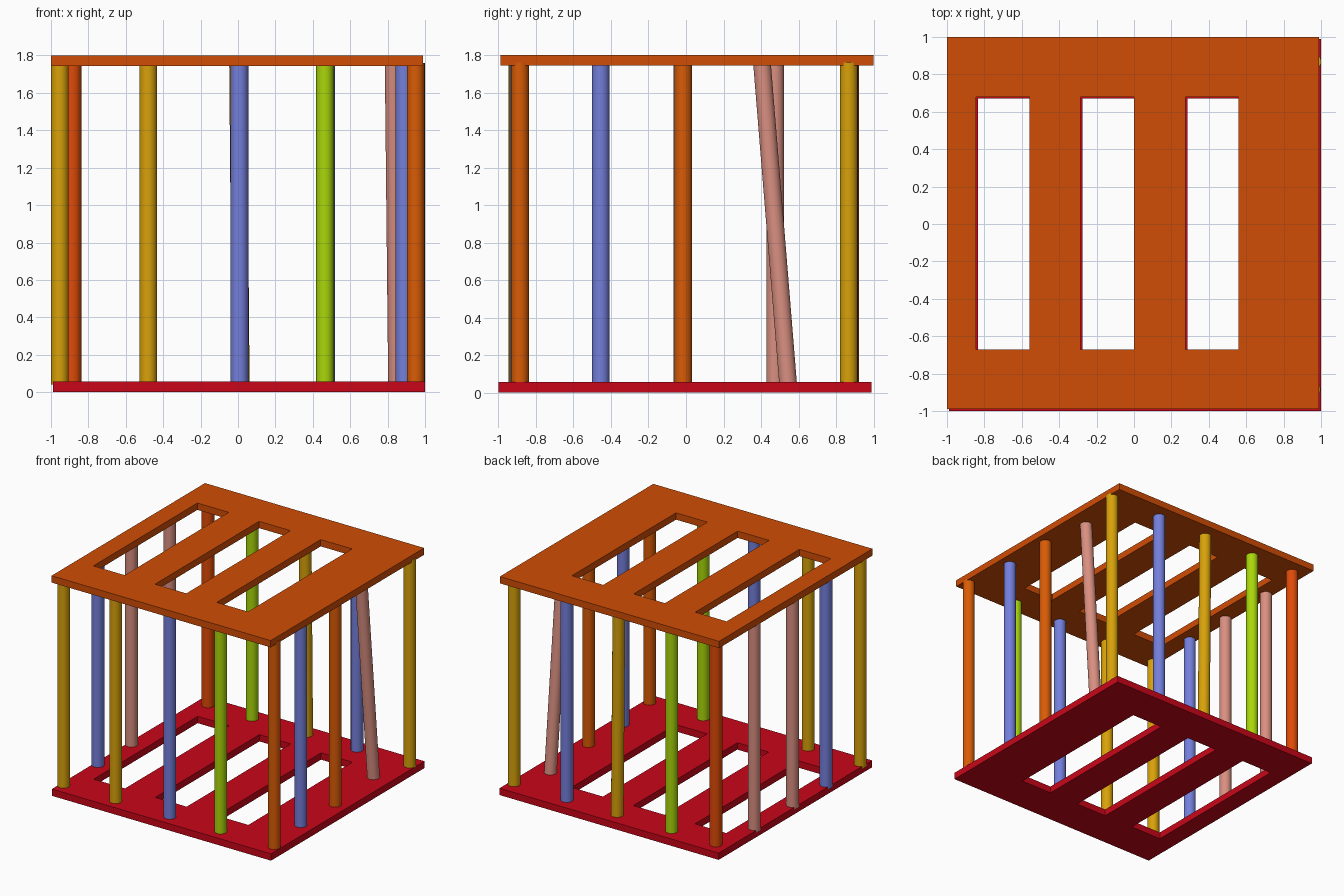
import bpy, bmesh
from mathutils import Vector

if "Cube" in bpy.data.objects:
    bpy.data.objects.remove(bpy.data.objects["Cube"])


def material(name, rgb):
    # sRGB 0-255 to linear viewport colour
    m = bpy.data.materials.new(name)
    m.diffuse_color = [(c / 255) ** 2.2 for c in rgb] + [1]
    m.use_nodes = True
    m.node_tree.nodes["Principled BSDF"].inputs["Base Color"].default_value = m.diffuse_color
    return m


MATS = {n: material(n, c) for n, c in {
    "plate_orange": (208, 78, 14), "plate_red": (200, 14, 30),
    "yellow": (215, 160, 18), "blue": (115, 126, 218), "green": (168, 214, 18),
    "orange": (216, 92, 14), "vermilion": (222, 76, 16), "pink": (216, 142, 128),
}.items()}


def finish(bm, name, mat):
    bmesh.ops.recalc_face_normals(bm, faces=bm.faces)
    mesh = bpy.data.meshes.new(name)
    bm.to_mesh(mesh)
    bm.free()
    mesh.materials.append(MATS[mat])
    obj = bpy.data.objects.new(name, mesh)
    bpy.context.collection.objects.link(obj)
    return obj


def slotted_plate(name, mat, cx, cy, z):
    # Square plate with three long slots: grid of cells, slots skipped, extruded up
    h, t = 0.995, 0.056
    xs = [-h, -0.84, -0.555, -0.28, 0.005, 0.28, 0.565, h]
    ys = [-h, -0.675, 0.675, h]
    bm = bmesh.new()
    v = [[bm.verts.new((cx + x, cy + y, z)) for y in ys] for x in xs]
    for i in range(7):
        for j in range(3):
            if not (j == 1 and i % 2 == 1):
                bm.faces.new((v[i][j], v[i + 1][j], v[i + 1][j + 1], v[i][j + 1]))
    ext = bmesh.ops.extrude_face_region(bm, geom=bm.faces[:], use_keep_orig=True)
    bmesh.ops.translate(bm, vec=(0, 0, t),
                        verts=[g for g in ext["geom"] if isinstance(g, bmesh.types.BMVert)])
    return finish(bm, name, mat)


def pole(name, mat, bottom, top, radius=0.047):
    # Round bar between two plan positions, ends sunk into the plates
    a, b = Vector((*bottom, 0.04)), Vector((*top, 1.76))
    bm = bmesh.new()
    bmesh.ops.create_cone(bm, cap_ends=True, segments=32, radius1=radius,
                          radius2=radius, depth=(b - a).length)
    rot = Vector((0, 0, 1)).rotation_difference(b - a).to_matrix()
    bmesh.ops.rotate(bm, cent=(0, 0, 0), matrix=rot, verts=bm.verts)
    bmesh.ops.translate(bm, vec=(a + b) / 2, verts=bm.verts)
    for f in bm.faces:
        f.smooth = len(f.verts) == 4
    for e in bm.edges:
        e.smooth = all(f.smooth for f in e.link_faces)
    return finish(bm, name, mat)


# Floor and roof plates, slightly offset from each other
slotted_plate("bottom_plate", "plate_red", 0.005, -0.005, 0)
slotted_plate("top_plate", "plate_orange", -0.005, 0.005, 1.744)

# Bars per side: colour, bottom position, optional top position when leaning
SIDES = {
    "front_bar": [("yellow", (-0.953, -0.9)), ("yellow", (-0.48, -0.9)),
                  ("blue", (0.008, -0.895)), ("green", (0.465, -0.89)),
                  ("orange", (0.95, -0.885))],
    "right_bar": [("blue", (0.89, -0.455)), ("orange", (0.895, -0.015)),
                  ("pink", (0.85, 0.545), (0.832, 0.405))],
    "back_bar": [("vermilion", (-0.885, 0.875)), ("green", (-0.48, 0.87)),
                 ("yellow", (0.015, 0.87), (0.0, 0.87)), ("blue", (0.472, 0.87)),
                 ("yellow", (0.953, 0.868))],
    "left_bar": [("blue", (-0.953, -0.455)), ("pink", (-0.953, -0.02)),
                 ("pink", (-0.953, 0.475))],
}
for side, bars in SIDES.items():
    for i, (colour, bottom, *top) in enumerate(bars, 1):
        pole(f"{side}_{i}", colour, bottom, top[0] if top else bottom)
